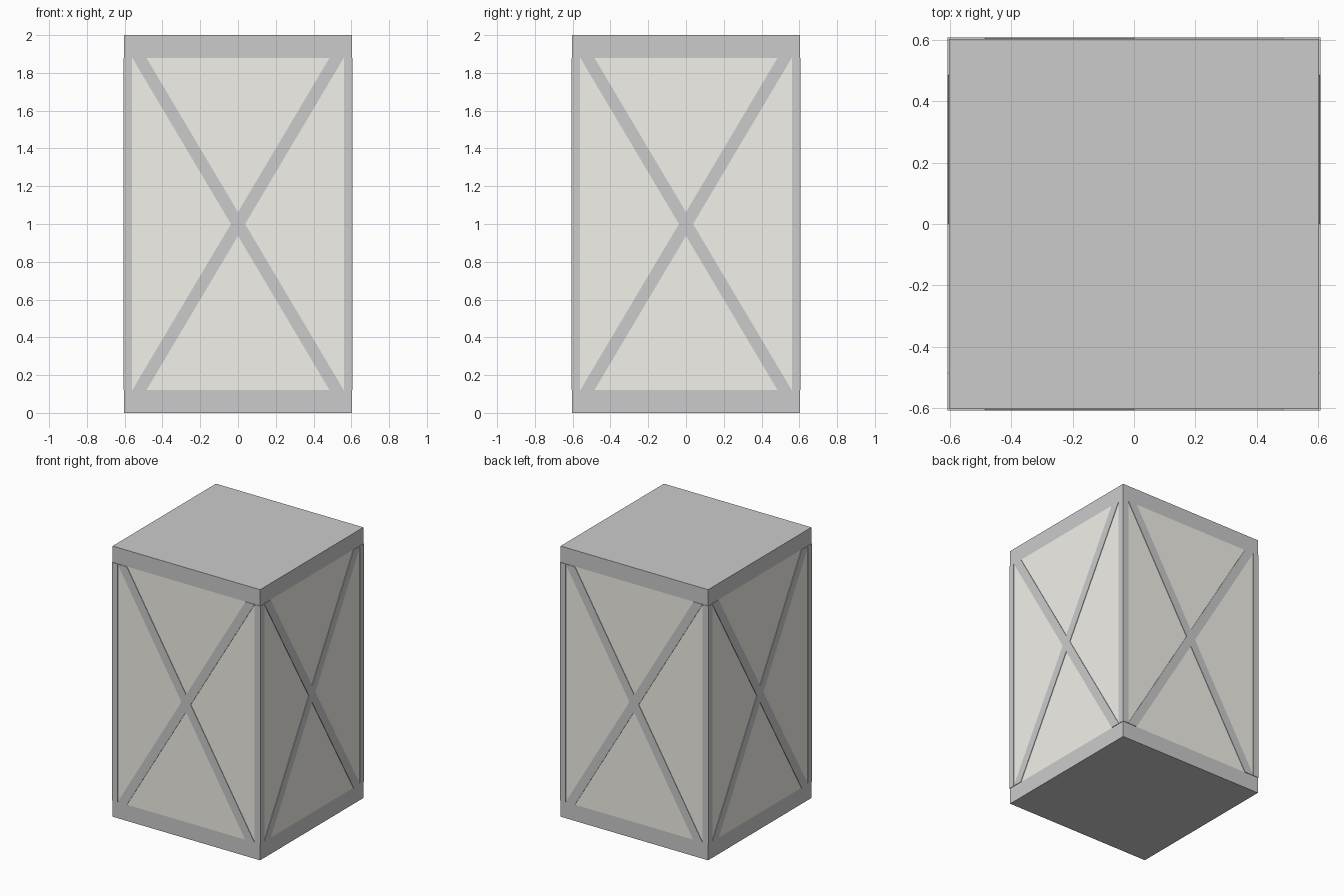
import bpy, bmesh
from mathutils import Matrix
from math import pi

if "Cube" in bpy.data.objects:
    bpy.data.objects.remove(bpy.data.objects["Cube"])

B, P = 0.603, 0.607          # body half width, raised trim half width
IN, GAP = 0.56, 0.485        # post inner edge, brace inner edge
Z0, Z1, H = 0.12, 1.88, 2.0  # rail heights


def material(name, color):
    m = bpy.data.materials.new(name)
    m.diffuse_color = (*color, 1)
    m.use_nodes = True
    m.node_tree.nodes["Principled BSDF"].inputs["Base Color"].default_value = m.diffuse_color
    return m


panel_mat = material("panel_tan", (0.90, 0.88, 0.82))
trim_mat = material("trim_grey", (0.80, 0.80, 0.82))
rail_mat = material("rail_grey", (0.80, 0.80, 0.80))


def finish(name, bm, mats):
    bmesh.ops.recalc_face_normals(bm, faces=bm.faces)
    me = bpy.data.meshes.new(name)
    bm.to_mesh(me)
    bm.free()
    for m in mats:
        me.materials.append(m)
    ob = bpy.data.objects.new(name, me)
    bpy.context.collection.objects.link(ob)
    return ob


def prism(name, pts, vec, turn):
    """Extrude a closed outline, then turn it about z."""
    bm = bmesh.new()
    face = bm.faces.new([bm.verts.new(p) for p in pts])
    ext = bmesh.ops.extrude_face_region(bm, geom=[face], use_keep_orig=True)
    bmesh.ops.translate(bm, vec=vec,
                        verts=[v for v in ext["geom"] if isinstance(v, bmesh.types.BMVert)])
    bmesh.ops.rotate(bm, verts=bm.verts, cent=(0, 0, 0),
                     matrix=Matrix.Rotation(turn, 3, 'Z'))
    return finish(name, bm, [trim_mat])


# Box body: grey rails at bottom and top, tan panels between
bm = bmesh.new()
bmesh.ops.create_cube(bm, size=1)
bmesh.ops.scale(bm, vec=(2 * B, 2 * B, H), verts=bm.verts)
bmesh.ops.translate(bm, vec=(0, 0, H / 2), verts=bm.verts)
for z in (Z0, Z1):
    bmesh.ops.bisect_plane(bm, geom=bm.verts[:] + bm.edges[:] + bm.faces[:],
                           plane_co=(0, 0, z), plane_no=(0, 0, 1))
for f in bm.faces:
    f.material_index = int(Z0 < f.calc_center_median().z < Z1)
finish("crate_body", bm, [rail_mat, panel_mat])

# Outline of the crossed braces on one face
nx = (IN - GAP) / 2
nz = (Z1 - Z0) / 2 * (1 - 2 * GAP / (IN + GAP))
hz = (Z1 - Z0) / 2
cross = [(nx, 0), (IN, hz), (GAP, hz), (0, nz), (-GAP, hz), (-IN, hz),
         (-nx, 0), (-IN, -hz), (-GAP, -hz), (0, -nz), (GAP, -hz), (IN, -hz)]

# L-shaped corner post section
corner = [(IN, B), (IN, P), (P, P), (P, IN), (B, IN), (B, B)]

for i, side in enumerate(("front", "right", "back", "left")):
    prism(f"{side}_cross_brace", [(x, -P, 1 + z) for x, z in cross],
          (0, P - B, 0), i * pi / 2)
    prism(f"corner_post_{i + 1}", [(x, y, Z0) for x, y in corner],
          (0, 0, Z1 - Z0), i * pi / 2)
